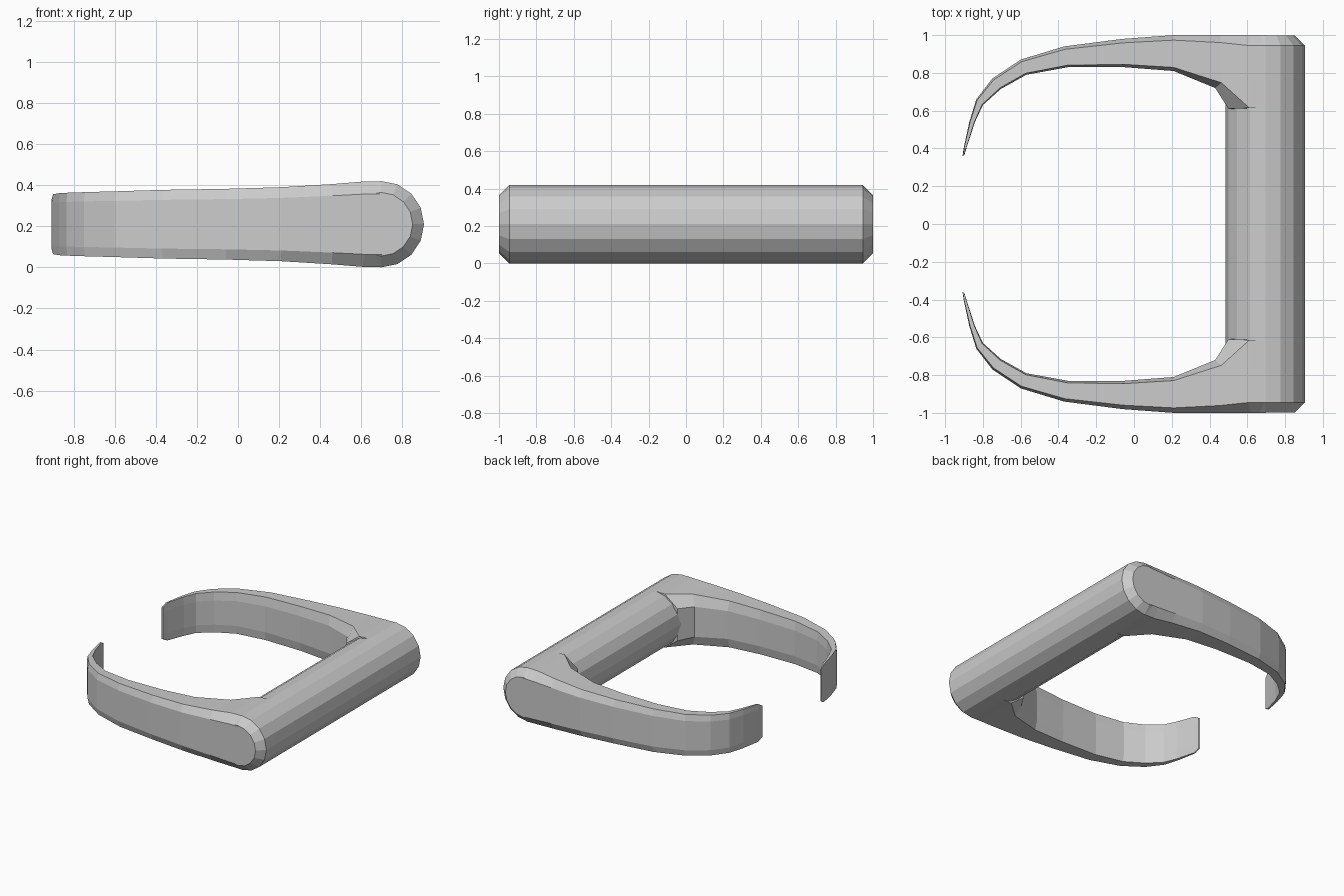
import bpy, bmesh, math

if "Cube" in bpy.data.objects:
    bpy.data.objects.remove(bpy.data.objects["Cube"])

ZC = 0.21  # mid height of the whole piece


def loft(name, rings):
    """Skin closed rings of points and cap both ends."""
    bm = bmesh.new()
    loops = [[bm.verts.new(p) for p in ring] for ring in rings]
    n = len(loops[0])
    for a, b in zip(loops, loops[1:]):
        for i in range(n):
            j = (i + 1) % n
            bm.faces.new((a[i], a[j], b[j], b[i]))
    bm.faces.new(loops[0])
    bm.faces.new(loops[-1])
    bmesh.ops.recalc_face_normals(bm, faces=bm.faces)
    me = bpy.data.meshes.new(name)
    bm.to_mesh(me)
    bm.free()
    ob = bpy.data.objects.new(name, me)
    bpy.context.collection.objects.link(ob)
    return ob


# 16-sided bar with chamfered ends
def circle(y, r):
    return [(0.695 + r * math.cos(i * math.pi / 8), y, ZC + r * math.sin(i * math.pi / 8))
            for i in range(16)]


loft("cross_bar", [circle(-0.999, 0.155), circle(-0.945, 0.21),
                   circle(0.945, 0.21), circle(0.999, 0.155)])


# Curved arm: outer x, y, inner x, y, half height, x shift of the inner rim
stations = [
    (-0.908, 0.36, -0.898, 0.365, 0.122, 0),
    (-0.902, 0.40, -0.886, 0.405, 0.146, 0),
    (-0.872, 0.54, -0.842, 0.54, 0.151, 0),
    (-0.835, 0.66, -0.80, 0.63, 0.153, 0),
    (-0.75, 0.77, -0.705, 0.715, 0.156, 0),
    (-0.60, 0.87, -0.57, 0.79, 0.160, 0),
    (-0.37, 0.94, -0.35, 0.83, 0.167, 0),
    (-0.06, 0.98, -0.05, 0.83, 0.172, 0),
    (0.21, 1.0, 0.21, 0.81, 0.180, 0),
    (0.46, 1.0, 0.43, 0.72, 0.195, 0.03),
    (0.62, 1.0, 0.50, 0.61, 0.207, 0.11),
    (0.70, 1.0, 0.70, 0.61, 0.209, 0),
]


def section(ox, oy, ix, iy, h, shift):
    def pt(t, k, dx=0):
        return (ox + (ix - ox) * t + dx, oy + (iy - oy) * t, ZC + h * k)
    rim = 0.90 if ix < 0.45 else 0.99
    return [pt(0, -0.71), pt(0, 0.71), pt(0.14, 1), pt(rim, 1, shift),
            pt(1, 0.6), pt(1, -0.6), pt(rim, -1, shift), pt(0.14, -1)]


arm = loft("curved_arms", [section(*s) for s in stations])
mirror = arm.modifiers.new("Mirror", 'MIRROR')
mirror.use_axis = (False, True, False)
mirror.use_mirror_merge = False
